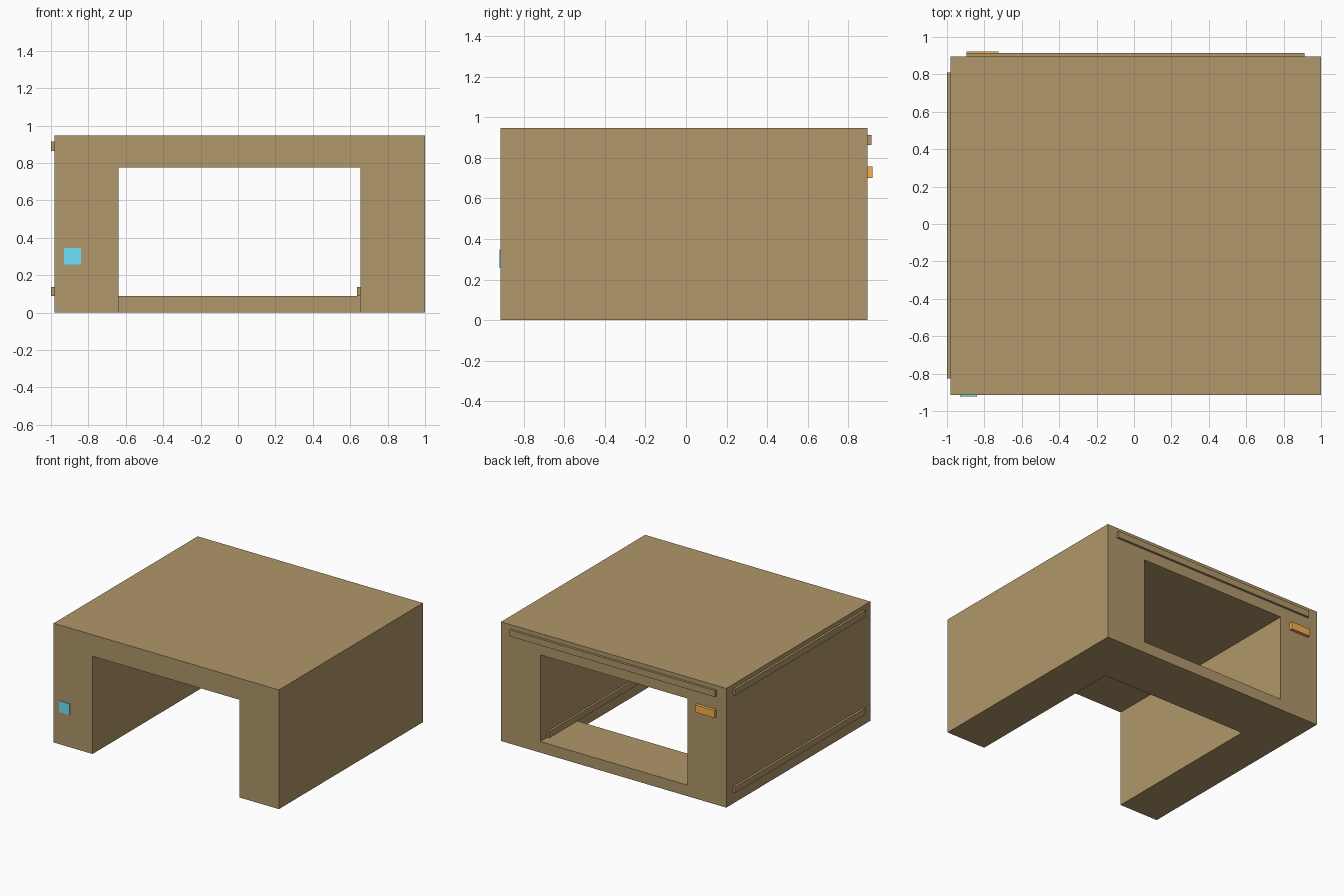
import bpy, bmesh

if "Cube" in bpy.data.objects:
    bpy.data.objects.remove(bpy.data.objects["Cube"])


def material(name, rgb):
    m = bpy.data.materials.new(name)
    m.diffuse_color = (*rgb, 1)
    m.use_nodes = True
    m.node_tree.nodes["Principled BSDF"].inputs["Base Color"].default_value = m.diffuse_color
    return m


def add_object(name, bm, mat=None):
    bmesh.ops.recalc_face_normals(bm, faces=bm.faces)
    mesh = bpy.data.meshes.new(name)
    bm.to_mesh(mesh)
    bm.free()
    ob = bpy.data.objects.new(name, mesh)
    bpy.context.collection.objects.link(ob)
    if mat:
        mesh.materials.append(mat)
    return ob


def prism(name, profile, x0, x1, mat=None):
    """Extrude a (y, z) profile along x."""
    bm = bmesh.new()
    face = bm.faces.new([bm.verts.new((x0, y, z)) for y, z in profile])
    ext = bmesh.ops.extrude_face_region(bm, geom=[face])
    moved = [g for g in ext["geom"] if isinstance(g, bmesh.types.BMVert)]
    bmesh.ops.translate(bm, verts=moved, vec=(x1 - x0, 0, 0))
    return add_object(name, bm, mat)


def box(name, x, y, z, mat):
    return prism(name, [(y[0], z[0]), (y[1], z[0]), (y[1], z[1]), (y[0], z[1])], *x, mat)


tan = material("tan", (0.434, 0.309, 0.144))
blue = material("blue", (0.16, 0.75, 0.95))
orange = material("orange", (0.95, 0.44, 0.08))

# Main block with a through opening that keeps a low sill at the back
body = box("body", (-0.982, 1.0), (-0.914, 0.896), (0, 0.948), tan)
opening = prism("opening_cutter", [(-1.2, -0.2), (0.456, -0.2), (0.456, 0.088),
                                   (1.2, 0.088), (1.2, 0.777), (-1.2, 0.777)],
                -0.64, 0.654, tan)
opening.hide_render = True
cut = body.modifiers.new("opening", "BOOLEAN")
cut.operation = "DIFFERENCE"
cut.solver = "EXACT"
cut.object = opening
bpy.context.view_layer.objects.active = body
bpy.ops.object.modifier_apply(modifier=cut.name)
bpy.data.objects.remove(opening)

# Rails on the left faces of the outer wall and the inner right wall
low, high, run = (0.088, 0.137), (0.863, 0.914), (-0.825, 0.81)
box("left_lower_rail", (-1.0, -0.982), run, low, tan)
box("left_upper_rail", (-1.0, -0.982), run, high, tan)
box("inner_rail", (0.637, 0.654), run, low, tan)

# Rail along the top of the back
box("back_rail", (-0.895, 0.912), (0.896, 0.914), high, tan)

# Small coloured fittings
box("front_button", (-0.93, -0.84), (-0.921, -0.914), (0.258, 0.347), blue)
box("back_tab", (-0.895, -0.725), (0.896, 0.921), (0.70, 0.758), orange)
